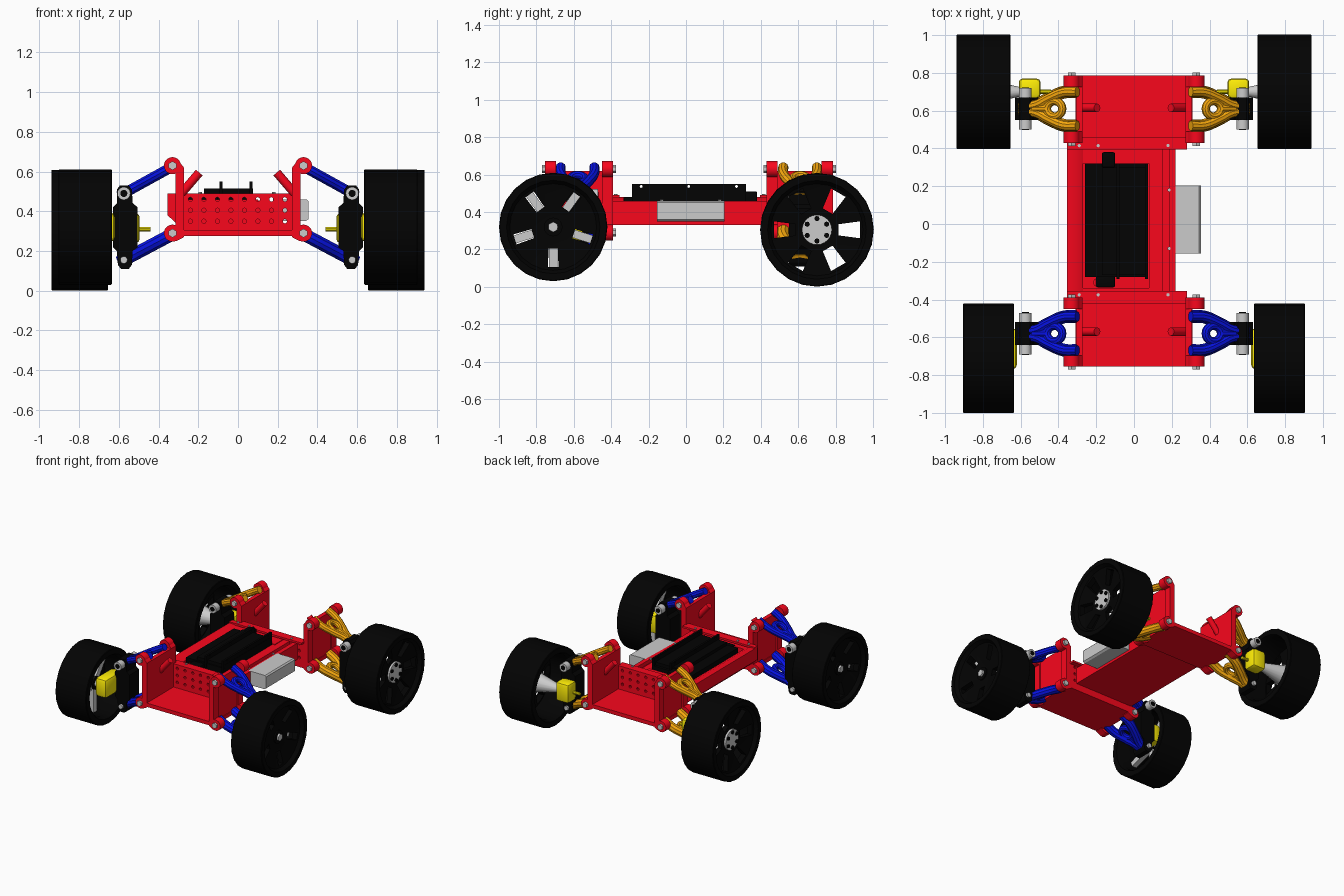
import bpy, bmesh, math
from mathutils import Vector, Matrix

if "Cube" in bpy.data.objects:
    bpy.data.objects.remove(bpy.data.objects["Cube"])

def material(name, r, g, b):
    m = bpy.data.materials.new(name)
    m.diffuse_color = (r, g, b, 1)
    m.use_nodes = True
    m.node_tree.nodes["Principled BSDF"].inputs["Base Color"].default_value = m.diffuse_color
    return m

RED = material("red", .95, .002, .012)
BLUE = material("blue", .002, .006, .8)
ORANGE = material("orange", .95, .4, .004)
YELLOW = material("yellow", 1, .85, .002)
BLACK = material("black", .001, .001, .001)
GREY = None
cutters = []

def finish(name, bm, mat):
    bmesh.ops.recalc_face_normals(bm, faces=bm.faces)
    me = bpy.data.meshes.new(name)
    bm.to_mesh(me)
    bm.free()
    ob = bpy.data.objects.new(name, me)
    bpy.context.collection.objects.link(ob)
    if mat:
        me.materials.append(mat)
    return ob

def box(name, x, y, z, mat, bevel=0):
    bm = bmesh.new()
    bmesh.ops.create_cube(bm, size=1)
    for v in bm.verts:
        v.co = Vector([(a[0] + a[1]) / 2 + c * abs(a[1] - a[0]) for a, c in zip((x, y, z), v.co)])
    if bevel:
        bmesh.ops.bevel(bm, geom=bm.edges[:], offset=bevel, segments=2, affect='EDGES', profile=.5)
    return finish(name, bm, mat)

def rods(name, items, r, mat, r2=None, n=16):
    bm = bmesh.new()
    for p, q in items:
        p, q = Vector(p), Vector(q)
        d = q - p
        at = Matrix.Translation((p + q) / 2) @ d.to_track_quat('Z', 'Y').to_matrix().to_4x4()
        bmesh.ops.create_cone(bm, cap_ends=True, segments=n, radius1=r,
                              radius2=r if r2 is None else r2, depth=d.length, matrix=at)
    return finish(name, bm, mat)

def prism(name, pts, y0, y1, mat):
    """Outline in x, z pushed along y."""
    bm = bmesh.new()
    f = bm.faces.new([bm.verts.new((x, y0, z)) for x, z in pts])
    ext = bmesh.ops.extrude_face_region(bm, geom=[f])
    bmesh.ops.translate(bm, vec=(0, y1 - y0, 0), verts=[v for v in ext['geom'] if isinstance(v, bmesh.types.BMVert)])
    return finish(name, bm, mat)

def lathe(name, prof, s, y, z, mat, n=24):
    """Closed x, radius outline turned around the wheel axle."""
    bm = bmesh.new()
    rings = [[bm.verts.new((s * x, y + r * math.cos(2 * math.pi * i / n), z + r * math.sin(2 * math.pi * i / n)))
              for x, r in prof] for i in range(n)]
    k = len(prof)
    for i in range(n):
        a, b = rings[i], rings[(i + 1) % n]
        for j in range(k):
            bm.faces.new((a[j], a[(j + 1) % k], b[(j + 1) % k], b[j]))
    return finish(name, bm, mat)

def cut(ob, cutter):
    m = ob.modifiers.new("cut", 'BOOLEAN')
    m.operation, m.object, m.solver = 'DIFFERENCE', cutter, 'EXACT'
    cutter.hide_render = True
    cutters.append(cutter)

def spokes(name, x, y, z, count, r0, r1, w0, w1, mat):
    """Radial tapered blocks spread around the wheel axle."""
    bm = bmesh.new()
    for i in range(count):
        a = 2 * math.pi * i / count - (math.pi / 2 if count == 5 else 0)
        u, v = Vector((0, math.cos(a), math.sin(a))), Vector((0, -math.sin(a), math.cos(a)))
        c = Vector((0, y, z))
        quad = [c + u * r0 - v * w0, c + u * r1 - v * w1, c + u * r1 + v * w1, c + u * r0 + v * w0]
        lo, hi = [[bm.verts.new(p + Vector((k, 0, 0))) for p in quad] for k in x]
        bm.faces.new(lo)
        bm.faces.new(hi)
        for j in range(4):
            k = (j + 1) % 4
            bm.faces.new((lo[j], lo[k], hi[k], hi[j]))
    return finish(name, bm, mat)

def tube(name, paths, r, mat):
    cu = bpy.data.curves.new(name, 'CURVE')
    cu.dimensions, cu.bevel_depth, cu.bevel_resolution = '3D', r, 3
    cu.use_fill_caps, cu.resolution_u = True, 5
    for pts, cyclic in paths:
        sp = cu.splines.new('BEZIER')
        sp.bezier_points.add(len(pts) - 1)
        sp.use_cyclic_u = cyclic
        for bp, p in zip(sp.bezier_points, pts):
            bp.co = p
            bp.handle_left_type = bp.handle_right_type = 'AUTO'
    cu.materials.append(mat)
    bpy.context.collection.objects.link(bpy.data.objects.new(name, cu))

# wheels
def wheel(tag, s, y, z, R, xi, xo, count):
    lathe(tag + "_tyre", [(xi, R - .045), (xi, R - .004), (xi + .004, R), (xo - .004, R), (xo, R - .004),
                          (xo, R - .04), (xo - .03, R - .06), (xi + .03, R - .06)], s, y, z, BLACK)
    rim = lathe(tag + "_rim", [(xo - .025, R - .05), (xo - .06, .1), (xo - .06, .03), (xo - .095, .03),
                               (xo - .095, .1), (xo - .07, R - .05)], s, y, z, BLACK)
    w = (.025, .028) if count == 5 else (.03, .045)
    cut(rim, spokes(tag + "_window_cutter", (s * (xo - .2), s * (xo + .1)), y, z, count, .115, R - .075, *w, None))
    if count == 5:
        spokes(tag + "_inner_spokes", (s * (xo - .15), s * (xo - .11)), y, z, 5, .03, R - .06, .022, .022, GREY)
        rods(tag + "_hub", [((s * (xo - .16), y, z), (s * (xo - .05), y, z))], .05, BLACK)
        rods(tag + "_nut", [((s * (xo - .05), y, z), (s * (xo - .035), y, z))], .028, GREY, n=6)
    else:
        rods(tag + "_hub", [((s * (xo - .13), y, z), (s * (xo - .045), y, z))], .08, GREY, n=24)
        rods(tag + "_hub_bolts", [((s * (xo - .046), y + .06 * math.cos(a), z + .06 * math.sin(a)),
                                   (s * (xo - .035), y + .06 * math.cos(a), z + .06 * math.sin(a)))
                                  for a in [math.pi / 6 + k * math.pi / 3 for k in range(6)]], .014, BLACK, n=8)

# suspension corner: two wishbones, upright, pins
def corner(tag, s, cy, mat):
    for lvl, z0, z1, r in (("upper", .625, .49, .027), ("lower", .285, .155, .034)):
        def P(x, dy):
            return (s * x, cy + dy, z0 + (z1 - z0) * (x - .33) / .245)
        legs = [([P(.30, k * .09), P(.37, k * .088), P(.45, k * .055), P(.52, k * .02), P(.6, k * .014)], False)
                for k in (-1, 1)]
        tube(f"{tag}_{lvl}_arm", legs, r, mat)
        ring = [P(.42 + .04 * math.cos(a), .04 * math.sin(a)) for a in [k * math.pi / 4 for k in range(8)]]
        tube(f"{tag}_{lvl}_arm_ring", [(ring, True)], .022, mat)
        tube(f"{tag}_{lvl}_arm_web", [([P(.46, 0), P(.53, 0)], False)], .025, mat)
        pin_r, reach = (.033, .11) if lvl == "upper" else (.018, .075)
        rods(f"{tag}_{lvl}_ball_pin", [((s * .575, cy + k * .06, z1), (s * .575, cy + k * reach, z1))
                                       for k in (-1, 1)], pin_r, GREY)
        if lvl == "upper":
            rods(f"{tag}_{lvl}_pin_tip", [((s * .575, cy + k * .1, z1), (s * .575, cy + k * .113, z1))
                                          for k in (-1, 1)], .018, BLACK)
    half = [(.535, .13), (.55, .11), (.59, .11), (.605, .13), (.61, .2), (.63, .22),
            (.63, .42), (.61, .44), (.61, .51), (.595, .53), (.55, .53), (.535, .51), (.53, .44), (.505, .42),
            (.505, .22), (.53, .2)]
    prism(tag + "_upright", [(s * x, z) for x, z in half], cy - .06, cy + .06, BLACK)

for side, s in (("left", -1), ("right", 1)):
    wheel("front_" + side, s, -.71, .32, .29, .635, .905, 5)
    wheel("rear_" + side, s, .7, .305, .304, .655, .94, 6)
    corner("front_" + side, s, -.58, BLUE)
    corner("rear_" + side, s, .61, ORANGE)
    # hub carriers and axles
    box("front_%s_knuckle" % side, (s * .62, s * .72), (-.77, -.55), (.245, .395), YELLOW, .025)
    rods("front_%s_axle" % side, [((s * .68, -.71, .32), (s * .87, -.71, .32))], .025, GREY)
    box("rear_%s_carrier" % side, (s * .495, s * .61), (.665, .77), (.24, .39), YELLOW, .02)
    rods("rear_%s_carrier_peg" % side, [((s * .44, .7, .31), (s * .5, .7, .31))], .012, YELLOW, n=10)
    rods("rear_%s_axle_cup" % side, [((s * .6, .7, .305), (s * .82, .7, .305))], .024, GREY, .075)

# front and rear bulkhead modules
for tag, d, yi, yo in (("front", -1, .39, .755), ("rear", 1, .43, .785)):
    ys = sorted((d * yi, d * yo))
    box(tag + "_floor", (-.31, .31), ys, (.275, .305), RED)
    wy = sorted((d * yi, d * (yi + .03)))
    wall = box(tag + "_wall", (-.28, .28), wy, (.28, .49), RED)
    holes = [((-.24 + .068 * i, wy[0] - .05, z), (-.24 + .068 * i, wy[1] + .05, z))
             for i in range(8) for z in (.35, .405, .46)]
    cut(wall, rods(tag + "_hole_cutter", holes, .011, None, n=10))
    box(tag + "_flange", (-.355, .28), sorted((d * (yi - .035), d * (yi + .004))), (.475, .49), RED)
    rods(tag + "_flange_screws", [((x, d * (yi - .015), .485), (x, d * (yi - .015), .496))
                                  for x in (-.29, -.19, .18)], .009, GREY, n=8)
    for side, s in (("left", -1), ("right", 1)):
        t = f"{tag}_{side}"
        box(t + "_side_panel", (s * .272, s * .305), ys, (.28, .62), RED)
        for end, a, b in (("inner", yi, yi + .06), ("outer", yo - .06, yo)):
            rods(f"{t}_{end}_bosses", [((s * .33, d * a, z), (s * .33, d * b, z)) for z in (.63, .29)],
                 .043, RED, n=20)
            post = [(.272, .27), (.31, .25), (.345, .3), (.315, .33), (.315, .59), (.36, .61), (.335, .67),
                    (.3, .655), (.272, .62)]
            prism(f"{t}_{end}_post", [(s * x, z) for x, z in post], d * a, d * b, RED)
        rods(t + "_bolts", [((s * .33, d * y, z), (s * .33, d * (y + .016), z))
                            for y in (yi - .016, yo) for z in (.63, .29)], .022, GREY, n=6)
        # shock mount peg
        cy = -.57 if d < 0 else .615
        rods(t + "_shock_peg", [((s * .285, cy, .49), (s * .195, cy, .595))], .022, RED)

# centre chassis tray
box("tray_floor", (-.3, .22), (-.4, .44), (.33, .355), RED)
box("right_wall", (.185, .22), (-.4, .44), (.33, .46), RED)
box("right_inner_rail", (.08, .15), (-.4, .44), (.33, .455), RED)
box("right_shelf", (.14, .19), (-.4, .44), (.33, .43), RED)
prism("left_rail", [(-.355, .48), (-.355, .38), (-.3, .33), (-.27, .33), (-.27, .46), (-.31, .48)], -.39, .43, RED)
box("front_tray_bridge", (-.28, .1), (-.4, -.34), (.34, .46), RED)
box("rear_tray_bridge", (-.28, .1), (.32, .44), (.34, .46), RED)
rods("cable_post", [((-.19, -.31, .35), (-.19, -.31, .47))], .025, RED)
rods("wall_screws", [((.185, y, .455), (.185, y, .466)) for y in (-.13, .18)], .009, GREY, n=8)

# electronics and motor
box("battery", (-.26, .075), (-.28, .32), (.355, .49), BLACK)
box("battery_cover", (-.17, .075), (-.27, .3), (.48, .515), BLACK)
for name, x in (("left_fin", -.085), ("right_fin", .065)):
    fin = box(name, (x - .008, x + .008), (-.29, .32), (.46, .55), BLACK)
    cut(fin, rods(name + "_cutter", [((x - .05, y, .537), (x + .05, y, .537)) for y in (-.24, .015, .27)],
                  .008, None, n=8))
box("servo", (-.17, -.1), (.3, .38), (.4, .51), BLACK, .008)
box("connector", (-.2, -.1), (-.335, -.27), (.38, .48), BLACK, .008)
prism("motor", [(.2, .35), (.34, .35), (.355, .36), (.355, .45), (.345, .46), (.2, .46)], -.155, .205, GREY)

# apply cutters and curves, then shade
bpy.context.view_layer.update()
keep = [o for o in bpy.context.scene.objects if o not in cutters]
bpy.ops.object.select_all(action='DESELECT')
for o in keep:
    o.select_set(True)
bpy.context.view_layer.objects.active = keep[0]
bpy.ops.object.convert(target='MESH')
for c in cutters:
    bpy.data.objects.remove(c)
bpy.ops.object.shade_smooth_by_angle(angle=math.radians(32))
